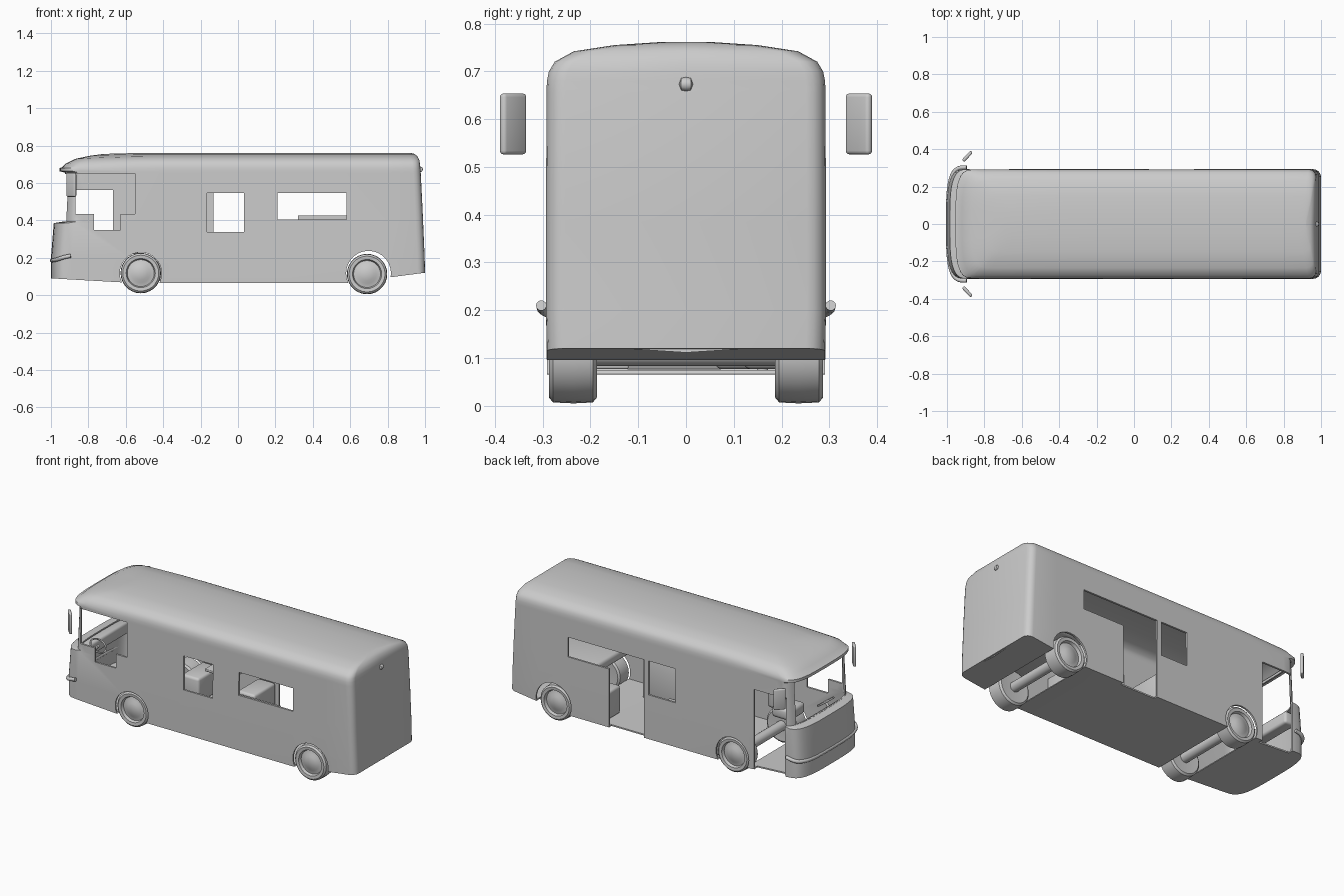
import bpy, bmesh
from math import sin, cos, pi, radians

if "Cube" in bpy.data.objects:
    bpy.data.objects.remove(bpy.data.objects["Cube"])


def finish(name, bm, angle=35):
    bmesh.ops.recalc_face_normals(bm, faces=bm.faces)
    me = bpy.data.meshes.new(name)
    bm.to_mesh(me)
    bm.free()
    ob = bpy.data.objects.new(name, me)
    bpy.context.collection.objects.link(ob)
    smooth(ob, angle)
    return ob


def activate(ob):
    bpy.ops.object.select_all(action='DESELECT')
    ob.select_set(True)
    bpy.context.view_layer.objects.active = ob


def smooth(ob, angle=35):
    activate(ob)
    bpy.ops.object.shade_smooth_by_angle(angle=radians(angle))


def box(name, x, y, z, bevel=0.0):
    bm = bmesh.new()
    bmesh.ops.create_cube(bm, size=1)
    for v in bm.verts:
        for i, (lo, hi) in enumerate((x, y, z)):
            v.co[i] = lo if v.co[i] < 0 else hi
    if bevel:
        bmesh.ops.bevel(bm, geom=bm.edges[:], offset=bevel, segments=3, affect='EDGES', profile=0.5)
    return finish(name, bm)


def lathe(name, profile, x, z, side=1, steps=28):
    """Revolve (radius, y) points about the y axis."""
    bm = bmesh.new()
    rings = []
    for r, y in profile:
        if r == 0:
            rings.append([bm.verts.new((x, y * side, z))] * steps)
        else:
            rings.append([bm.verts.new((x + r * cos(2 * pi * i / steps), y * side,
                                        z + r * sin(2 * pi * i / steps))) for i in range(steps)])
    for a, b in zip(rings, rings[1:]):
        for i in range(steps):
            j = (i + 1) % steps
            bm.faces.new(list(dict.fromkeys((a[i], a[j], b[j], b[i]))))
    return finish(name, bm)


def tube(name, pts, radius, cyclic=False):
    cu = bpy.data.curves.new(name, 'CURVE')
    cu.dimensions = '3D'
    cu.bevel_depth, cu.bevel_resolution, cu.use_fill_caps = radius, 3, True
    sp = cu.splines.new('POLY')
    sp.points.add(len(pts) - 1)
    sp.use_cyclic_u = cyclic
    for p, c in zip(sp.points, pts):
        p.co = (*c, 1)
    ob = bpy.data.objects.new(name, cu)
    bpy.context.collection.objects.link(ob)
    return ob


def bow(phi, xf, rx, hw, n=3.5):
    """Point on the bowed front in plan."""
    c, s = max(cos(phi), 0), abs(sin(phi))
    return xf + rx * (1 - c ** (2 / n)), hw * s ** (2 / n) * (1 if phi >= 0 else -1)


def half_plan(xf, xr, hw):
    pts = [bow(pi / 2 * i / 10, xf, 0.11, hw) for i in range(11)]
    pts += [(x, hw) for x in (-0.56, -0.42, -0.2, 0.2, 0.58, 0.80)]
    r = 0.04
    pts += [(xr - r + r * sin(a), hw - r + r * cos(a)) for a in (pi / 8 * k for k in range(5))]
    return pts + [(xr, 0)]


def belly(x):
    if x < -0.56:
        return 0.065 + 0.025 * (-0.56 - x) / 0.44
    if x > 0.58:
        return 0.065 + 0.055 * (x - 0.58) / 0.42
    return 0.065


# Body shell: stacked plan outlines (z, front x, rear x, half width)
levels = [(None, -1.0, 1.0, 0.291), (0.20, -1.0, 0.998, 0.293), (0.385, -0.985, 0.990, 0.293),
          (0.393, -0.938, 0.990, 0.293), (0.655, -0.925, 0.977, 0.292), (0.663, -0.955, 0.976, 0.292),
          (0.68, -0.955, 0.975, 0.291), (0.70, -0.943, 0.973, 0.287), (0.72, -0.92, 0.970, 0.275),
          (0.742, -0.87, 0.960, 0.235), (0.755, -0.79, 0.945, 0.15), (0.761, -0.72, 0.92, 0.06)]
bm = bmesh.new()
rings = []
for z, xf, xr, hw in levels:
    half = half_plan(xf, xr, hw)
    ring = half + [(x, -y) for x, y in half[-2:0:-1]]
    row = []
    for x, y in ring:
        h = belly(x) if z is None else z
        if h > 0.69 and x < -0.4:
            h -= 0.015 * ((-0.4 - x) / 0.5) ** 2
        row.append(bm.verts.new((x, y, h)))
    rings.append(row)
N = len(rings[0])
for a, b in zip(rings, rings[1:]):
    for i in range(N):
        j = (i + 1) % N
        bm.faces.new((a[i], a[j], b[j], b[i]))
for row in (rings[0], rings[-1]):
    for i in range(N // 2):
        bm.faces.new(list(dict.fromkeys((row[i], row[i + 1], row[N - i - 1], row[-i]))))
body = finish("body_shell", bm)
sol = body.modifiers.new("wall", 'SOLIDIFY')
sol.thickness, sol.offset = 0.012, -1

# Openings: windscreen, side windows, doors, wheel arches
R, L = (-0.36, -0.2), (0.2, 0.36)
cutters = [box("cut", *c) for c in (
    ((-1.1, -0.84), (-0.24, 0.24), (0.394, 0.648)),
    ((-0.87, -0.55), R, (0.434, 0.65)),
    ((-0.77, -0.627), R, (0.348, 0.46)),
    ((-0.165, 0.033), R, (0.338, 0.547)),
    ((0.21, 0.58), R, (0.405, 0.547)),
    ((-0.132, 0.05), L, (0.338, 0.547)),
    ((0.08, 0.60), L, (0.425, 0.546)),
    ((0.081, 0.32), (0.268, 0.36), (0.03, 0.5)),
    ((-0.88, -0.668), (0.26, 0.36), (0.03, 0.563)))]
for x, r in ((-0.52, 0.112), (0.698, 0.12)):
    cutters.append(lathe("cut", [(0, -0.4), (r, -0.4), (r, 0.4), (0, 0.4)], x, 0.117))
activate(body)
bpy.ops.object.modifier_apply(modifier="wall")
for c in cutters:
    m = body.modifiers.new("opening", 'BOOLEAN')
    m.operation, m.solver, m.object = 'DIFFERENCE', 'EXACT', c
    bpy.ops.object.modifier_apply(modifier=m.name)
for c in cutters:
    bpy.data.objects.remove(c)
smooth(body)

# Wheels and axles
tyre = [(0, 0.19), (0.07, 0.188), (0.095, 0.186), (0.106, 0.195), (0.108, 0.235), (0.106, 0.278),
        (0.096, 0.287), (0.078, 0.285), (0.072, 0.268), (0.05, 0.272), (0.036, 0.28), (0, 0.282)]
for end, x, z in (("front", -0.52, 0.118), ("rear", 0.69, 0.113)):
    for side in (-1, 1):
        lathe(end + "_wheel", tyre, x, z, side)
    lathe(end + "_axle", [(0, -0.19), (0.03, -0.19), (0.03, 0.19), (0, 0.19)], x, z)

# Mirrors
for side in (-1, 1):
    mir = box("side_mirror", (-0.034, 0.034), (-0.009, 0.009), (-0.064, 0.064), 0.008)
    mir.location = (-0.891, 0.362 * side, 0.59)
    mir.rotation_euler = (0, 0, radians(47) * side)

# Front bumper bar wrapping round the nose
tube("front_bumper", [(*bow(pi / 2 * i / 12, -0.995, 0.1, 0.303), 0.185 + 0.025 * abs(i / 12) ** 3)
                      for i in range(-12, 13)], 0.011)

# Rear lamp
lathe("rear_lamp", [(0, -0.015), (0.013, -0.01), (0.015, 0), (0.013, 0.01), (0, 0.015)], 0.974, 0.673, 1, 12)

# Cab interior
box("dashboard", (-0.965, -0.89), (-0.22, 0.22), (0.30, 0.375), 0.015)
box("driver_seat_base", (-0.66, -0.53), (-0.22, -0.07), (0.22, 0.29), 0.02)
back = box("driver_seat_back", (-0.55, -0.50), (-0.22, -0.07), (0.27, 0.52), 0.02)
wheel = tube("steering_wheel", [(0.05 * cos(2 * pi * i / 20), 0.05 * sin(2 * pi * i / 20), 0)
                                for i in range(20)], 0.005, True)
wheel.location = (-0.85, -0.145, 0.37)
wheel.rotation_euler = (0, radians(35), 0)
tube("steering_column", [(-0.85, -0.145, 0.37), (-0.92, -0.145, 0.28)], 0.008)

# Living area: kitchen counter, benches and table
box("kitchen_counter", (0.02, 0.38), (-0.277, -0.12), (0.077, 0.32), 0.004)
box("rear_bench", (0.56, 0.94), (-0.27, 0.27), (0.24, 0.30), 0.02)
box("side_bench", (0.36, 0.56), (0.12, 0.277), (0.077, 0.25), 0.015)
for x in (-0.38, 0.0):
    box("dinette_seat", (x - 0.05, x + 0.07), (0.06, 0.27), (0.077, 0.23), 0.015)
box("dinette_table", (-0.27, -0.08), (0.06, 0.27), (0.29, 0.305), 0.004)
tube("table_leg", [(-0.175, 0.16, 0.075), (-0.175, 0.16, 0.295)], 0.012)
